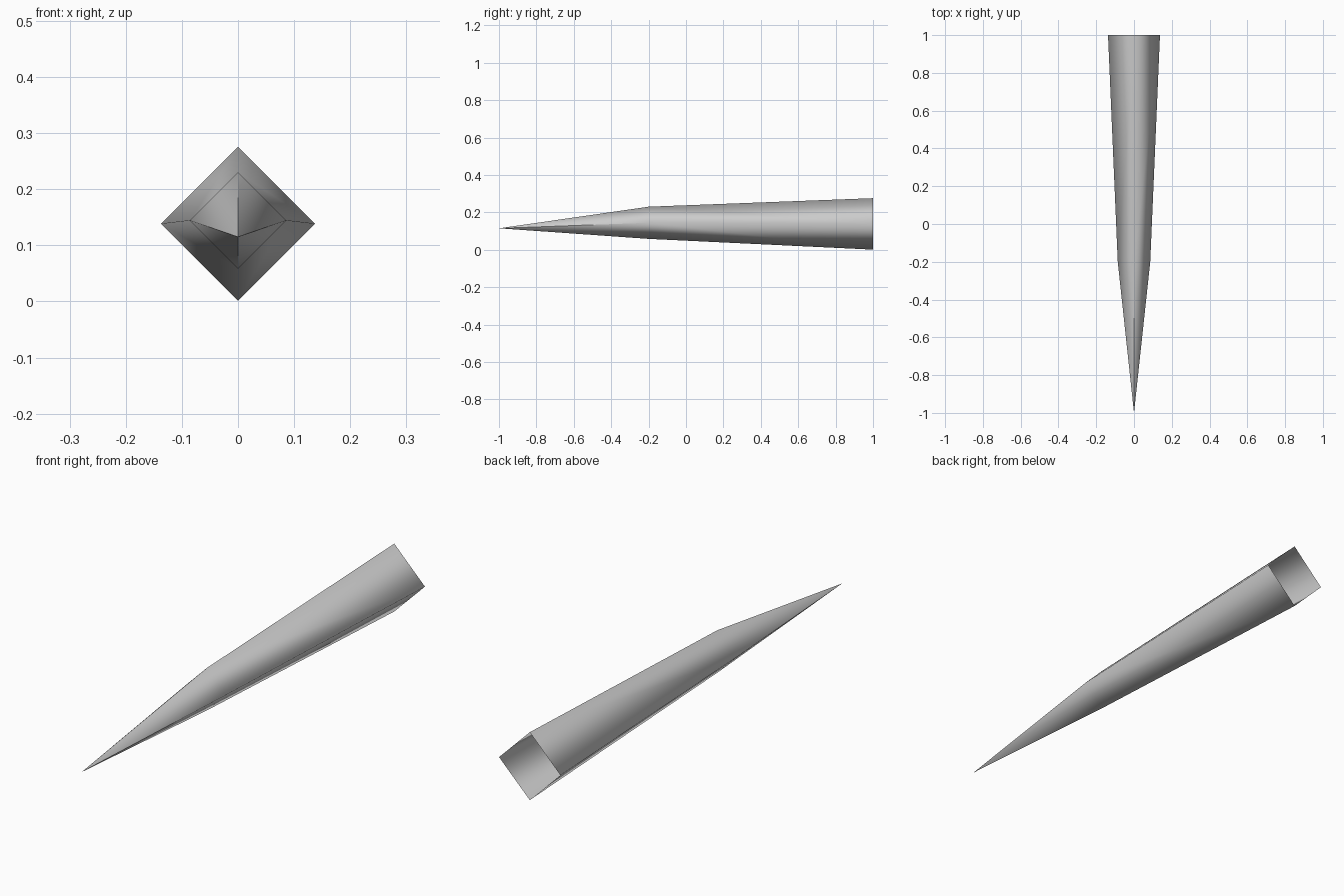
import bpy
import bmesh
from math import cos, sin, pi

cube = bpy.data.objects.get("Cube")
if cube:
    bpy.data.objects.remove(cube, do_unlink=True)

SIDES = 4

# Plain grey material
grey = bpy.data.materials.new("plain_grey")
grey.use_nodes = True
colour = (0.6, 0.6, 0.6, 1)
grey.diffuse_color = colour
grey.node_tree.nodes["Principled BSDF"].inputs["Base Color"].default_value = colour

bm = bmesh.new()


def ring(y, radius, z):
    """Diamond cross-section at depth y."""
    return [bm.verts.new((radius * cos(2 * pi * i / SIDES), y,
                          z + radius * sin(2 * pi * i / SIDES)))
            for i in range(SIDES)]


# Tapered hollow shaft, open at the back
back = ring(1.0, 0.1375, 0.1385)
shoulder = ring(-0.2, 0.086, 0.1445)
for i in range(SIDES):
    j = (i + 1) % SIDES
    bm.faces.new((back[i], back[j], shoulder[j], shoulder[i]))
    # Point: each side has its own tip corner, so creases sharpen toward the tip
    tip = bm.verts.new((0, -1.0, 0.115))
    bm.faces.new((shoulder[i], shoulder[j], tip))

bmesh.ops.recalc_face_normals(bm, faces=bm.faces)
for face in bm.faces:
    face.smooth = True

mesh = bpy.data.meshes.new("spike")
bm.to_mesh(mesh)
bm.free()
mesh.materials.append(grey)
spike = bpy.data.objects.new("spike", mesh)
bpy.context.collection.objects.link(spike)
